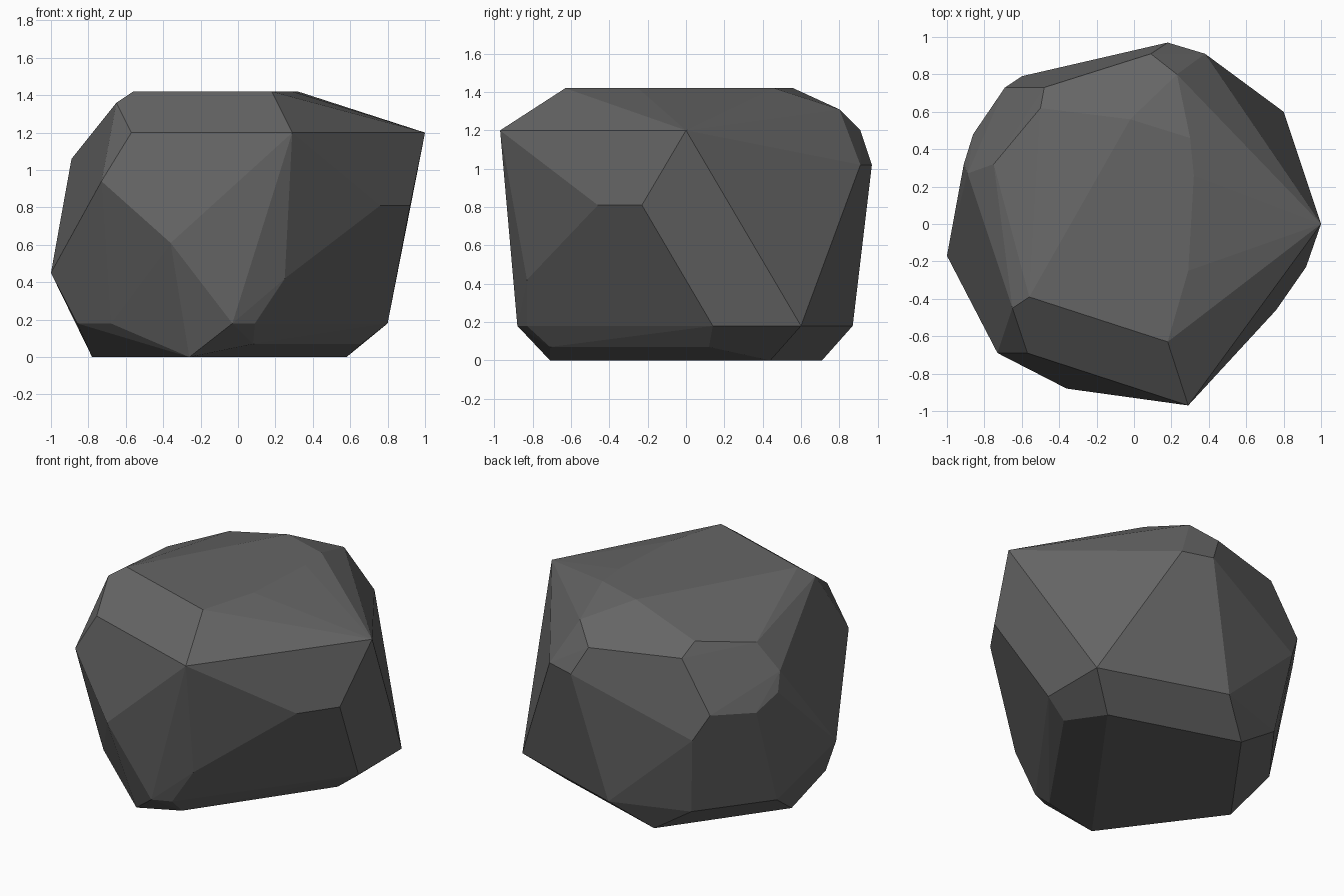
import bpy, bmesh, math

# Corner points (x, y, z) of the faceted boulder, from crown to foot
CROWN = [(.18, -.63, 1.42), (.29, -.25, 1.42), (.32, .26, 1.42),
         (.30, .46, 1.42), (-.02, .56, 1.42), (-.56, -.39, 1.42)]
SHOULDER = [(.29, -.97, 1.2), (1, 0, 1.2), (.23, .80, 1.31), (.09, .91, 1.2),
            (-.48, .73, 1.21), (-.50, .62, 1.29), (-.75, .32, 1.235),
            (-.65, -.45, 1.36), (-.57, -.69, 1.2)]
WAIST = [(.76, -.46, .81), (.92, -.23, .81), (.38, .91, 1.02), (.18, .97, 1.02),
         (-.60, .79, .71), (-.69, .73, .88), (-.86, .48, .85), (-.91, .32, .94),
         (-.89, .27, 1.06), (-1, -.17, .45), (-.73, -.69, .94),
         (-.36, -.88, .61), (.25, -.83, .42)]
FOOT = [(.80, .14, .18), (.80, .60, .18), (-.03, .87, .18), (-.53, .70, .18),
        (-.86, .26, .18), (-.86, -.26, .18), (-.68, -.46, .18),
        (-.03, -.88, .18), (.09, -.83, .18), (.08, -.71, .07), (.66, .12, .07)]
BASE = [(.58, .44, 0), (-.26, .71, 0), (-.78, -.01, 0), (-.26, -.71, 0)]

# Wrap the corners in a convex shell and merge nearly flat triangles
bm = bmesh.new()
for co in CROWN + SHOULDER + WAIST + FOOT + BASE:
    bm.verts.new(co)
hull = bmesh.ops.convex_hull(bm, input=bm.verts[:])
loose = [v for v in bm.verts if not v.link_faces]
bmesh.ops.delete(bm, geom=loose, context='VERTS')
bmesh.ops.dissolve_limit(bm, angle_limit=math.radians(2.5),
                         verts=bm.verts[:], edges=bm.edges[:])
bmesh.ops.recalc_face_normals(bm, faces=bm.faces[:])

mesh = bpy.data.meshes.new("boulder")
bm.to_mesh(mesh)
bm.free()
boulder = bpy.data.objects.new("boulder", mesh)
bpy.context.collection.objects.link(boulder)

# Dark grey stone
stone = bpy.data.materials.new("dark_stone")
stone.diffuse_color = (.13, .13, .13, 1)
mesh.materials.append(stone)
